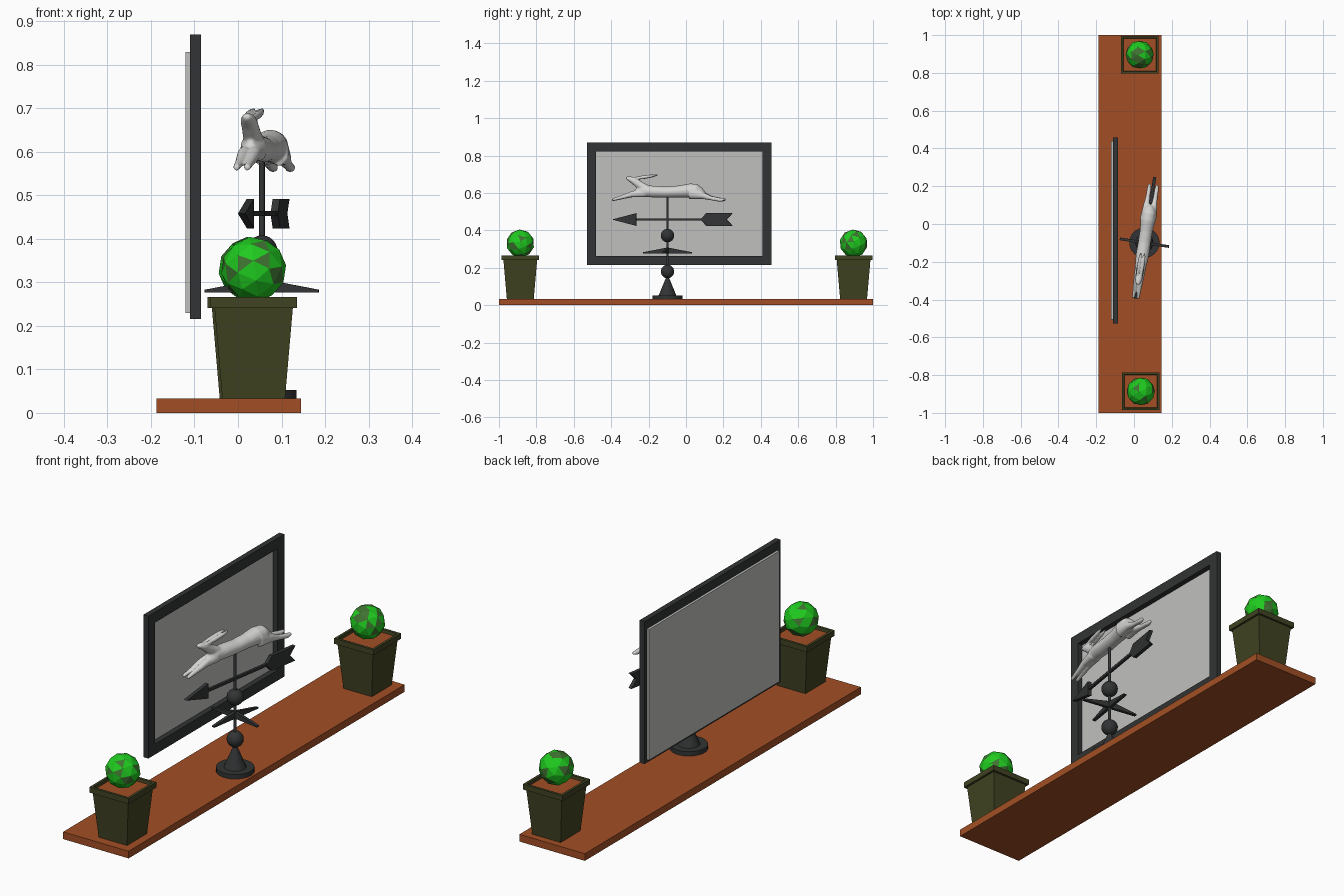
import bpy, bmesh, math, random
from mathutils import Vector, Matrix

if "Cube" in bpy.data.objects:
    bpy.data.objects.remove(bpy.data.objects["Cube"])

random.seed(4)


def material(name, rgb):
    m = bpy.data.materials.new(name)
    m.diffuse_color = (*rgb, 1)
    m.use_nodes = True
    m.node_tree.nodes["Principled BSDF"].inputs["Base Color"].default_value = m.diffuse_color
    return m


WOOD = material("terracotta wood", (0.36, 0.078, 0.018))
IRON = material("dark iron", (0.032, 0.034, 0.035))
PANEL = material("grey panel", (0.53, 0.53, 0.52))
SILVER = material("pale silver", (0.66, 0.66, 0.65))
POT = material("olive pot", (0.052, 0.056, 0.016))
LEAF = material("bright leaf", (0.014, 0.6, 0.014))
LEAF2 = material("dull leaf", (0.05, 0.17, 0.03))

VANE = (0.055, -0.099, 0)      # weathervane axis
TURN = math.radians(-9)        # vane heading


def finish(name, bm, mats, loc=(0, 0, 0), turn=0.0, smooth=False):
    bmesh.ops.recalc_face_normals(bm, faces=bm.faces)
    me = bpy.data.meshes.new(name)
    bm.to_mesh(me)
    bm.free()
    ob = bpy.data.objects.new(name, me)
    bpy.context.collection.objects.link(ob)
    for m in mats:
        me.materials.append(m)
    ob.location = loc
    ob.rotation_euler.z = turn
    if smooth:
        bpy.ops.object.select_all(action='DESELECT')
        bpy.context.view_layer.objects.active = ob
        ob.select_set(True)
        bpy.ops.object.shade_smooth_by_angle(angle=math.radians(35))
    return ob


def add_box(bm, lo, hi):
    lo, hi = Vector(lo), Vector(hi)
    mat = Matrix.Translation((lo + hi) / 2) @ Matrix.Diagonal((*(hi - lo), 1))
    bmesh.ops.create_cube(bm, size=1, matrix=mat)


def add_loft(bm, rings):
    """Skin a list of equal-length point rings and cap both ends; returns the last cap."""
    vs = [[bm.verts.new(p) for p in r] for r in rings]
    n = len(vs[0])
    for a, b in zip(vs, vs[1:]):
        for i in range(n):
            j = (i + 1) % n
            bm.faces.new((a[i], a[j], b[j], b[i]))
    bm.faces.new(vs[0][::-1])
    return bm.faces.new(vs[-1])


def lathe_rings(profile, n, phase=0.0):
    return [[(r * math.cos(phase + math.tau * i / n), r * math.sin(phase + math.tau * i / n), z)
             for i in range(n)] for r, z in profile]


def add_plate(bm, outline, t):
    """Upright plate in the local yz plane with thickness t along x."""
    add_loft(bm, [[(x, y, z) for y, z in outline] for x in (-t / 2, t / 2)])


def add_limb(bm, pts, x=0.0, n=14):
    """Tube along y through (y, z, half width, half height) stations."""
    add_loft(bm, [[(x + w * math.cos(math.tau * i / n), y, z + h * math.sin(math.tau * i / n))
                   for i in range(n)] for y, z, w, h in pts])


# shelf
bm = bmesh.new()
add_box(bm, (-0.187, -1, 0), (0.145, 1, 0.033))
finish("shelf", bm, [WOOD])

# picture frame: four bars
bm = bmesh.new()
y0, y1, z0, z1, w = -0.528, 0.457, 0.216, 0.869, 0.048
for lo, hi in (((y0, z0), (y1, z0 + w)), ((y0, z1 - w), (y1, z1)),
               ((y0, z0 + w), (y0 + w, z1 - w)), ((y1 - w, z0 + w), (y1, z1 - w))):
    add_box(bm, (-0.11, *lo), (-0.085, *hi))
finish("picture_frame", bm, [IRON])

# panel behind the frame
bm = bmesh.new()
add_box(bm, (-0.121, -0.505, 0.23), (-0.1095, 0.44, 0.829))
finish("frame_panel", bm, [PANEL])

# pots with soil, and faceted bushes
for side, x, y in (("front", 0.036, -0.886), ("back", 0.03, 0.896)):
    bm = bmesh.new()
    prof = [(0.072, 0.033), (0.09, 0.241), (0.1, 0.241), (0.1, 0.266), (0.088, 0.266), (0.086, 0.252)]
    soil = add_loft(bm, lathe_rings([(h * math.sqrt(2), z) for h, z in prof], 4, math.pi / 4))
    soil.material_index = 1
    finish(side + "_pot", bm, [POT, WOOD], (x, y, 0))

    bm = bmesh.new()
    bmesh.ops.create_icosphere(bm, subdivisions=2, radius=0.075)
    bmesh.ops.rotate(bm, verts=bm.verts, matrix=Matrix.Rotation(0.5, 3, (1, 1, 0.4)))
    for f in bm.faces:
        f.material_index = int(random.random() < 0.22)
    finish(side + "_bush", bm, [LEAF, LEAF2], (x, y, 0.33))

# weathervane stand: disc, cone and pole
bm = bmesh.new()
add_loft(bm, lathe_rings([(0.08, 0.033), (0.08, 0.053), (0.047, 0.053), (0.016, 0.128),
                          (0.0065, 0.15), (0.0065, 0.59)], 24))
finish("vane_stand", bm, [IRON], VANE, TURN, True)

# balls on the pole
for name, z in (("lower_ball", 0.18), ("upper_ball", 0.372)):
    bm = bmesh.new()
    bmesh.ops.create_uvsphere(bm, u_segments=20, v_segments=12, radius=0.036)
    finish(name, bm, [IRON], (VANE[0], VANE[1], z), TURN, True)

# compass cross: two tapered blades
for k in range(2):
    bm = bmesh.new()
    add_plate(bm, [(-0.132, 0.277), (0.132, 0.277), (0.132, 0.283), (0, 0.308), (-0.132, 0.283)], 0.014)
    finish(f"compass_blade_{k + 1}", bm, [IRON], VANE, TURN + k * math.pi / 2)

# arrow: shaft, head and fletching
bm = bmesh.new()
az, ah = 0.458, 0.034
add_box(bm, (-0.006, -0.26, az - 0.006), (0.006, 0.2, az + 0.006))
add_plate(bm, [(-0.299, az), (-0.168, az - ah), (-0.168, az + ah)], 0.017)
add_plate(bm, [(0.179, az), (0.211, az - ah), (0.352, az - ah), (0.32, az),
               (0.352, az + ah), (0.211, az + ah)], 0.017)
finish("arrow", bm, [IRON], VANE, TURN)

# running hare: overlapping limbs fused by remesh
bm = bmesh.new()
add_limb(bm, [(-0.175, 0.607, 0.012, 0.014), (-0.13, 0.61, 0.03, 0.031), (-0.07, 0.607, 0.035, 0.032),
              (0, 0.605, 0.034, 0.03), (0.06, 0.608, 0.034, 0.032), (0.12, 0.613, 0.039, 0.038),
              (0.16, 0.611, 0.037, 0.038), (0.19, 0.598, 0.025, 0.027), (0.205, 0.593, 0.01, 0.012)])
add_limb(bm, [(-0.09, 0.615, 0.025, 0.02), (-0.14, 0.635, 0.022, 0.026), (-0.17, 0.655, 0.02, 0.026),
              (-0.195, 0.67, 0.02, 0.018), (-0.217, 0.678, 0.013, 0.011), (-0.226, 0.68, 0.007, 0.006)])
for s in (-1, 1):
    add_limb(bm, [(-0.185, 0.677, 0.006, 0.008), (-0.13, 0.684, 0.01, 0.01),
                  (-0.09, 0.69, 0.01, 0.009), (-0.055, 0.696, 0.005, 0.005)], s * 0.01)      # ear
    add_limb(bm, [(-0.12, 0.6, 0.018, 0.022), (-0.19, 0.594, 0.015, 0.017),
                  (-0.25, 0.576, 0.011, 0.011), (-0.299, 0.563, 0.008, 0.008)], s * 0.012)   # front leg
    add_limb(bm, [(0.12, 0.602, 0.024, 0.035), (0.19, 0.588, 0.018, 0.02), (0.24, 0.572, 0.012, 0.012),
                  (0.29, 0.563, 0.012, 0.011), (0.312, 0.565, 0.008, 0.007)], s * 0.02)      # hind leg
hare = finish("hare", bm, [SILVER], VANE, TURN)
rm = hare.modifiers.new("fuse", 'REMESH')
rm.mode, rm.voxel_size, rm.use_smooth_shade = 'VOXEL', 0.004, True
sm = hare.modifiers.new("soften", 'SMOOTH')
sm.factor, sm.iterations = 0.5, 8
